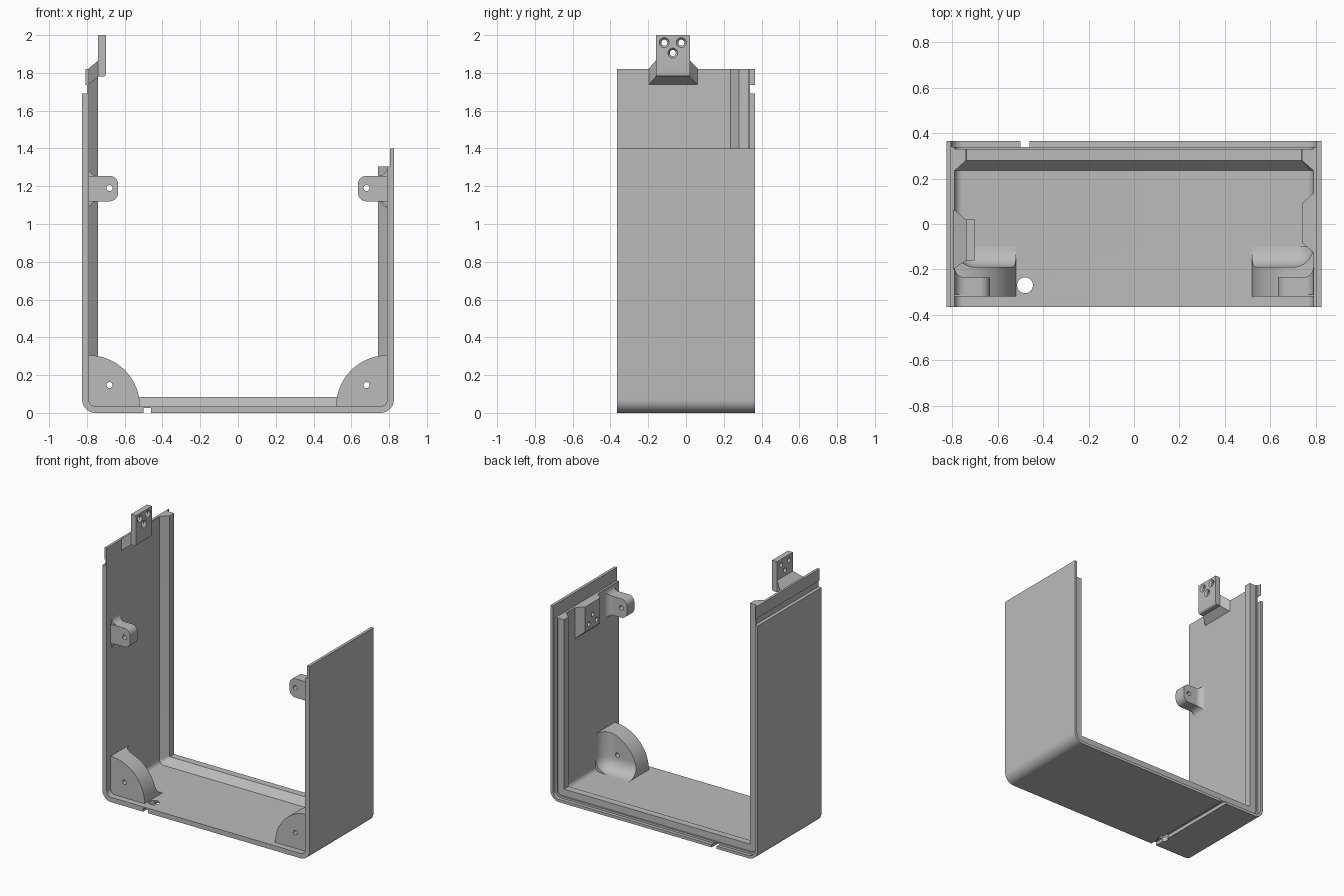
import bpy, bmesh, math
from mathutils import Vector

if "Cube" in bpy.data.objects:
    bpy.data.objects.remove(bpy.data.objects["Cube"], do_unlink=True)

GREY = (0.5, 0.5, 0.5, 1)
grey = bpy.data.materials.new("plain grey")
grey.use_nodes = True
grey.diffuse_color = GREY
grey.node_tree.nodes["Principled BSDF"].inputs["Base Color"].default_value = GREY

W, T, R = 0.825, 0.035, 0.07      # half width, wall thickness, corner radius
BACK, FRONT = 0.365, -0.365
WALL = W - T                      # inner wall face


def finish(name, bm):
    bmesh.ops.remove_doubles(bm, verts=bm.verts, dist=1e-5)
    bmesh.ops.recalc_face_normals(bm, faces=bm.faces)
    mesh = bpy.data.meshes.new(name)
    bm.to_mesh(mesh)
    bm.free()
    ob = bpy.data.objects.new(name, mesh)
    bpy.context.collection.objects.link(ob)
    mesh.materials.append(grey)
    return ob


def loft(name, loops, closed=False):
    """Skin equal-length point loops; cap the ends unless closed."""
    bm = bmesh.new()
    rows = [[bm.verts.new(p) for p in loop] for loop in loops]
    n = len(rows[0])
    for a, b in zip(rows, rows[1:]):
        for i in range(n):
            j = (i + 1) % n
            bm.faces.new((a[i], a[j], b[j], b[i]))
    bm.faces.new(rows[0])
    bm.faces.new(rows[-1])
    return finish(name, bm)


def box(name, x, y, z):
    return loft(name, [[(x[0], a, c), (x[1], a, c), (x[1], b, c), (x[0], b, c)]
                       for c in z for a, b in [y]])


def prism_y(name, pts, y):
    return loft(name, [[(x, v, z) for x, z in pts] for v in y])


def frustum_x(name, x, y0, z0, y1, z1):
    """Tapered block running along x from one rectangle to another."""
    return loft(name, [[(v, y[0], z[0]), (v, y[1], z[0]), (v, y[1], z[1]), (v, y[0], z[1])]
                       for v, y, z in ((x[0], y0, z0), (x[1], y1, z1))])


def rod(name, centre, axis, length, r1, r2=None):
    bm = bmesh.new()
    bmesh.ops.create_cone(bm, cap_ends=True, segments=32, radius1=r1,
                          radius2=r1 if r2 is None else r2, depth=length)
    bmesh.ops.rotate(bm, verts=bm.verts,
                     matrix=Vector((0, 0, 1)).rotation_difference(Vector(axis)).to_matrix())
    bmesh.ops.translate(bm, verts=bm.verts, vec=centre)
    return finish(name, bm)


def boolean(ob, tool, operation="DIFFERENCE"):
    mod = ob.modifiers.new("cut", "BOOLEAN")
    mod.operation, mod.solver, mod.object = operation, "EXACT", tool
    bpy.context.view_layer.objects.active = ob
    bpy.ops.object.modifier_apply(modifier=mod.name)
    bpy.data.objects.remove(tool, do_unlink=True)


def arc(cx, cz, r, a0, a1, n=12):
    return [(cx + r * math.cos(math.radians(a0 + (a1 - a0) * i / n)),
             cz + r * math.sin(math.radians(a0 + (a1 - a0) * i / n))) for i in range(n + 1)]


# U-shaped shell: wall section with rear ridge and thin rim, swept round the corners
LEFT_TOP, RIGHT_TOP = 1.82, 1.305
section = [(FRONT, 0), (FRONT, T), (0.235, T), (0.28, 0.085), (0.33, 0.085),
           (0.33, T), (0.34, T), (0.34, 0.02), (BACK, 0.02), (BACK, 0)]


def u_path(t):
    r = max(R - t, 0.004)
    c = W - t - r
    return ([(-W + t, LEFT_TOP)] + arc(-c, t + r, r, 180, 270)
            + arc(c, t + r, r, 270, 360) + [(W - t, RIGHT_TOP)])


paths = [(y, u_path(t)) for y, t in section]
shell = loft("shell", [[(p[i][0], y, p[i][1]) for y, p in paths]
                       for i in range(len(paths[0][1]))])

# Grooves, stepped upper lip and cable hole
boolean(shell, box("groove_cutter", (-0.5, -0.46), (-1, 1), (-0.1, 0.025)))
boolean(shell, box("side_groove_cutter", (-1, -0.8), (-1, 1), (1.69, 1.735)))
boolean(shell, box("lip_cutter", (-1, -0.808), (-1, 1), (1.73, 2)))
boolean(shell, rod("hole_cutter", (-0.48, -0.27, 0), (0, 0, 1), 0.3, 0.035))
box("right_wall_lip", (W - 0.02, W), (FRONT, BACK), (RIGHT_TOP - 0.001, 1.4))

# Screw lugs and corner brackets on both sides
for side, s in (("right", -1), ("left", 1)):
    def mx(pts):
        return [(s * x, z) for x, z in pts]

    lug = prism_y(side + "_screw_lug", mx(
        [(WALL + 0.01, 1.12)] + arc(0.68, 1.165, 0.045, 270, 180, 8)
        + arc(0.68, 1.21, 0.045, 180, 90, 8) + [(WALL + 0.01, 1.255)]), (-0.32, -0.235))
    boolean(lug, rod("lug_hole", (s * 0.68, -0.28, 1.19), (0, 1, 0), 0.4, 0.016))

    # concave flare joining the lug to the wall
    rings = []
    for i in range(7):
        a = math.radians(15 * i)
        d, f = 0.045 * (1 - math.sin(a)), 0.045 * (1 - math.cos(a))
        x, y, lo, hi = s * (WALL - d), -0.235 + f, 1.12 - f, 1.255 + f
        rings.append([(x, -0.31, lo), (x, y, lo), (x, y, hi), (x, -0.31, hi)])
    loft(side + "_lug_flare", rings)

    # quarter-round bracket, hollowed by a pocket with rounded inner edges
    bracket = prism_y(side + "_corner_bracket", mx(
        [(WALL + 0.01, T - 0.01)] + arc(WALL, T, 0.27, 180, 90, 24)
        + [(WALL + 0.01, T + 0.27)]), (-0.32, -0.1))
    pocket = box("pocket_cutter", sorted((s * WALL, 0)), (-0.19, 0.4), (T, 0.8))
    bm = bmesh.new()
    bm.from_mesh(pocket.data)
    bmesh.ops.bevel(bm, geom=list(bm.edges), offset=0.09, segments=8,
                    profile=0.5, affect="EDGES")
    bm.to_mesh(pocket.data)
    bm.free()
    boolean(bracket, pocket)
    boolean(bracket, rod("bracket_hole", (s * 0.68, -0.28, 0.147), (0, 1, 0), 0.5, 0.016))

# Upper mounting tab with tapered foot and three countersunk holes
frustum_x("tab_foot", (-WALL - 0.005, -0.74), (-0.2, 0.065), (1.735, 1.82),
          (-0.16, 0.02), (1.78, 1.865))
tab = prism_y("mounting_tab", [(-0.74, 2), (-0.74, 1.78)]
              + arc(-0.715, 1.795, 0.015, 270, 360, 5) + [(-0.7, 2)], (-0.16, 0.02))
for y, z in ((-0.115, 1.96), (-0.025, 1.96), (-0.07, 1.905)):
    boolean(tab, rod("tab_hole", (-0.72, y, z), (1, 0, 0), 0.2, 0.016))
    boolean(tab, rod("countersink", (-0.705, y, z), (1, 0, 0), 0.022, 0.014, 0.031))

# Matching tapered block inside the shorter wall
block = frustum_x("mounting_block", (WALL + 0.005, 0.74), (-0.13, 0.14), (1.075, RIGHT_TOP),
                  (-0.08, 0.09), (1.125, RIGHT_TOP))
for y, z in ((-0.04, 1.165), (0.05, 1.165), (0.005, 1.22)):
    boolean(block, rod("block_hole", (0.74, y, z), (1, 0, 0), 0.07, 0.016))

# Smooth curves, keep edges crisp
bpy.ops.object.select_all(action="DESELECT")
for ob in bpy.context.scene.objects:
    if ob.type == "MESH" and grey.name in ob.data.materials:
        ob.select_set(True)
        bpy.context.view_layer.objects.active = ob
bpy.ops.object.shade_smooth_by_angle(angle=math.radians(30))
